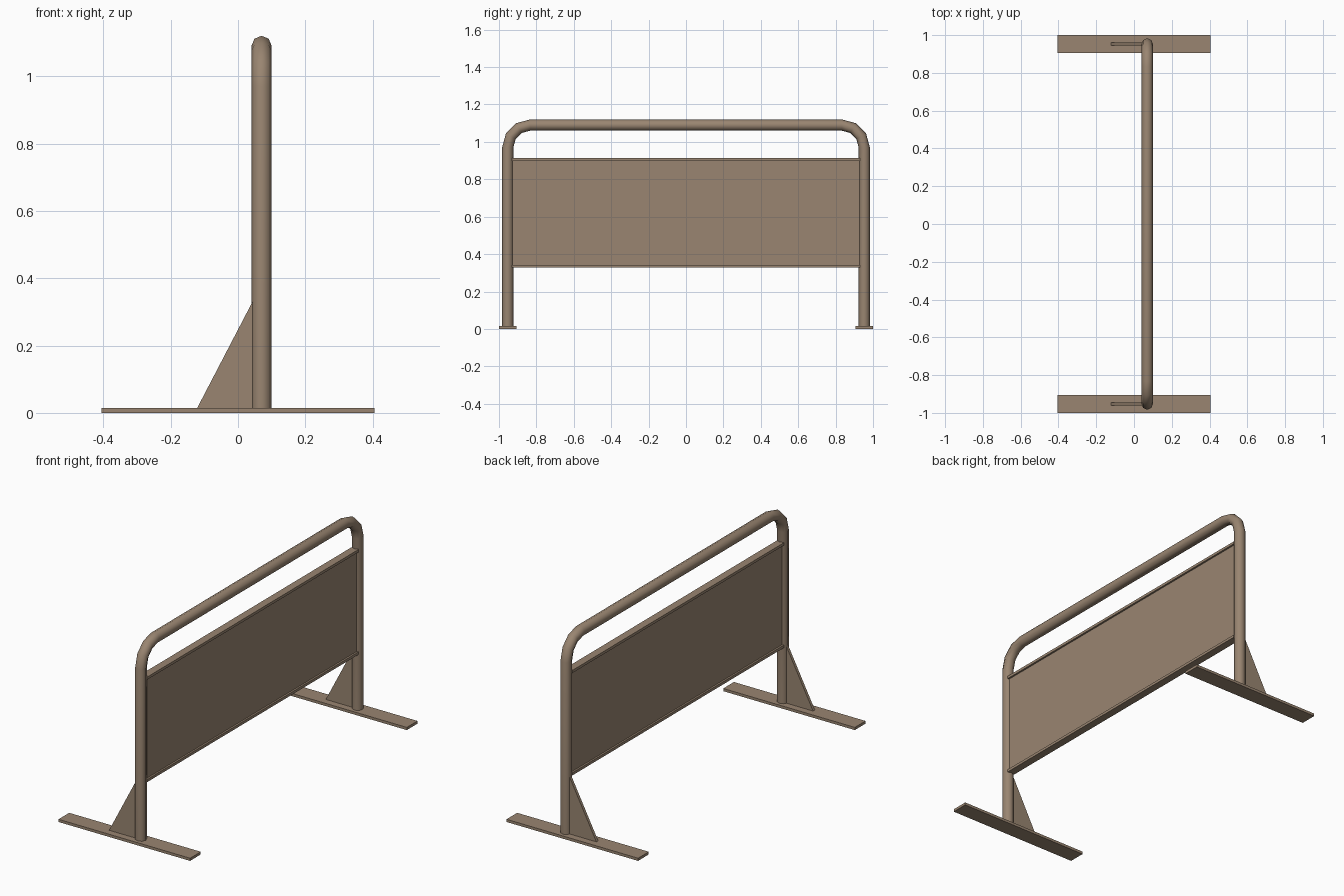
import bpy, bmesh, math
from mathutils import Vector

if "Cube" in bpy.data.objects:
    bpy.data.objects.remove(bpy.data.objects["Cube"])

mat = bpy.data.materials.new("tan brown")
mat.diffuse_color = (0.32, 0.235, 0.165, 1)
mat.use_nodes = True
mat.node_tree.nodes["Principled BSDF"].inputs["Base Color"].default_value = mat.diffuse_color

CX, LEG_Y = 0.07, 0.953      # tube plane and leg position
RAD, SIDES = 0.03, 8


def add_object(name, bm):
    bmesh.ops.recalc_face_normals(bm, faces=bm.faces)
    me = bpy.data.meshes.new(name)
    bm.to_mesh(me)
    bm.free()
    me.materials.append(mat)
    ob = bpy.data.objects.new(name, me)
    bpy.context.collection.objects.link(ob)
    return ob


def box(name, x0, x1, y0, y1, z0, z1):
    bm = bmesh.new()
    bmesh.ops.create_cube(bm, size=1)
    for v in bm.verts:
        v.co = (x0 + (v.co.x + .5) * (x1 - x0),
                y0 + (v.co.y + .5) * (y1 - y0),
                z0 + (v.co.z + .5) * (z1 - z0))
    return add_object(name, bm)


# bent tube frame: swept octagon along legs, rounded corners and top rail
BEND, TOP = 0.12, 1.09
stations = [(-LEG_Y, 0.008, 0.0)]            # y, z, angle of outward normal
half = [(LEG_Y - BEND + BEND * math.cos(a), TOP - BEND + BEND * math.sin(a), a)
        for a in (math.radians(d) for d in (0, 30, 60, 90))]
stations += [(-y, z, a) for y, z, a in half]
stations += [(y, z, a) for y, z, a in reversed(half)]
stations.append((LEG_Y, 0.008, 0.0))
bm = bmesh.new()
rings = []
for i, (y, z, a) in enumerate(stations):
    side = -1 if i < len(stations) / 2 else 1
    out = Vector((0, side * math.cos(a), math.sin(a)))
    ring = []
    for k in range(SIDES):
        t = 2 * math.pi * k / SIDES
        # keep the same winding on both halves of the path
        p = Vector((CX + RAD * math.sin(t), y, z)) + out * RAD * math.cos(t)
        ring.append(bm.verts.new(p))
    rings.append(ring)
for r0, r1 in zip(rings, rings[1:]):
    for k in range(SIDES):
        j = (k + 1) % SIDES
        f = bm.faces.new((r0[k], r0[j], r1[j], r1[k]))
        f.smooth = True
bm.faces.new(rings[0])
bm.faces.new(rings[-1])
add_object("tube_frame", bm)

# infill panel with top and bottom lips
box("panel", CX - .012, CX + .012, -.927, .927, .335, .905)
for name, z in (("panel_bottom_lip", .328), ("panel_top_lip", .898)):
    box(name, CX - .022, CX + .022, -.93, .93, z, z + .015)

for name, s in (("front", -1), ("back", 1)):
    yc = s * LEG_Y
    # flat foot plate
    box(name + "_foot", -.405, .405, yc - .047, yc + .047, 0, .015)
    # triangular gusset on the -x side of the leg
    bm = bmesh.new()
    prof = [(-.122, .013), (.06, .013), (.06, .332), (.044, .332)]
    face = bm.faces.new([bm.verts.new((x, yc - .008, z)) for x, z in prof])
    ext = bmesh.ops.extrude_face_region(bm, geom=[face])
    bmesh.ops.translate(bm, vec=(0, .016, 0),
                        verts=[v for v in ext["geom"] if isinstance(v, bmesh.types.BMVert)])
    add_object(name + "_gusset", bm)
